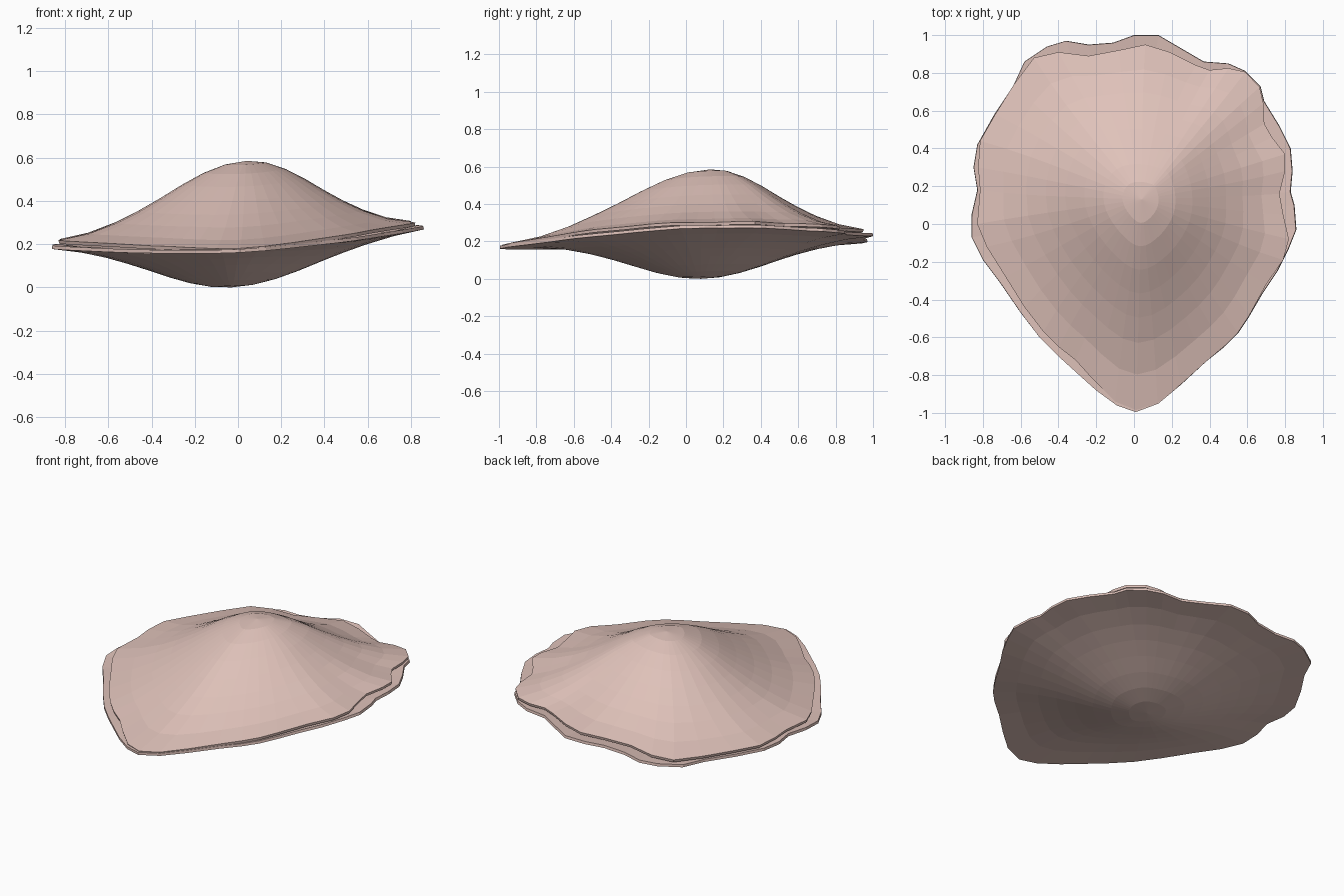
import bpy, bmesh
from math import hypot

if "Cube" in bpy.data.objects:
    bpy.data.objects.remove(bpy.data.objects["Cube"])

# Rim outlines seen from above, counter-clockwise from the hinge tip
LOWER = [(.01, -.995), (.13, -.95), (.25, -.85), (.38, -.73), (.48, -.65), (.55, -.58), (.61, -.49),
         (.68, -.37), (.76, -.25), (.82, -.13), (.86, -.03), (.85, .1), (.83, .17), (.84, .28),
         (.83, .4), (.77, .52), (.69, .65), (.67, .73), (.59, .81), (.5, .85), (.37, .86),
         (.25, .93), (.13, 1), (0, 1), (-.11, .96), (-.24, .95), (-.36, .97), (-.46, .94),
         (-.58, .86), (-.64, .73), (-.74, .58), (-.83, .42), (-.85, .3), (-.83, .18), (-.86, .05),
         (-.86, -.07), (-.8, -.19), (-.71, -.31), (-.6, -.47), (-.5, -.6), (-.4, -.7),
         (-.3, -.79), (-.2, -.88), (-.09, -.96)]
UPPER = [(.01, -.985), (.125, -.948), (.25, -.848), (.38, -.73), (.48, -.645), (.55, -.575), (.61, -.485),
         (.7, -.32), (.79, -.19), (.82, -.08), (.79, .05), (.77, .16), (.8, .28), (.8, .37),
         (.73, .46), (.69, .53), (.685, .64), (.665, .725), (.59, .805), (.5, .825), (.4, .815),
         (.33, .84), (.19, .91), (.06, .95), (-.08, .92), (-.24, .89), (-.4, .91), (-.53, .88),
         (-.635, .74), (-.735, .58), (-.815, .44), (-.825, .3), (-.815, .18), (-.83, 0), (-.78, -.12),
         (-.68, -.28), (-.58, -.44), (-.48, -.57), (-.4, -.65), (-.31, -.72), (-.22, -.82), (-.1, -.94)]

# Dome profile: (radius fraction, height fraction)
PROFILE = [(0, 1), (.12, .963), (.24, .86), (.36, .708), (.48, .533), (.6, .368), (.72, .222), (.86, .085), (1, 0)]

mat = bpy.data.materials.new("shell_pink")
mat.diffuse_color = (.74, .54, .49, 1)
mat.use_nodes = True
mat.node_tree.nodes["Principled BSDF"].inputs["Base Color"].default_value = mat.diffuse_color


def rim_z(x, y):
    """Tilted, bowed plane on which both rims lie, drooping at the back corners."""
    droop = .05 * abs(x) * max(0, y) ** 2
    return .2 + .034 * y - .006 * y * y + .052 * x + .033 * x * x - droop


def dome(d):
    """Height fraction of the bell for a radius fraction."""
    for (a, ha), (b, hb) in zip(PROFILE, PROFILE[1:]):
        if d <= b:
            return ha + (hb - ha) * (d - a) / (b - a)
    return 0


def smoothed(pts, passes=5):
    """Outline with its ripples averaged away, used for the inner growth rings."""
    n = len(pts)
    for _ in range(passes):
        pts = [tuple((pts[i - 1][k] + 2 * pts[i][k] + pts[(i + 1) % n][k]) / 4 for k in (0, 1))
               for i in range(n)]
    return pts


def valve(name, outline, centre, apex_z, lift, flat_tip):
    cx, cy = centre
    rise = apex_z - rim_z(cx, cy) - lift
    soft = smoothed(outline)
    bm = bmesh.new()
    apex = bm.verts.new((cx, cy, apex_z))
    rings = []
    for r, _ in PROFILE[1:]:
        ring, w = [], r ** 4
        for (ox, oy), (sx, sy) in zip(outline, soft):
            dx, dy = sx + (ox - sx) * w - cx, sy + (oy - sy) * w - cy
            x, y = cx + dx * r, cy + dy * r
            # The dome dies out early towards the hinge, leaving a flat tip
            south = max(0, -dy / hypot(dx, dy))
            h = dome(r * (1 + flat_tip * south ** 4))
            gap = lift * min(1, .5 + (y + 1))
            ring.append(bm.verts.new((x, y, rim_z(x, y) + gap + rise * h)))
        rings.append(ring)
    n = len(outline)
    for i in range(n):
        j = (i + 1) % n
        bm.faces.new((apex, rings[0][i], rings[0][j]))
        for a, b in zip(rings, rings[1:]):
            bm.faces.new((a[i], b[i], b[j], a[j]))
    if rise < 0:
        bmesh.ops.reverse_faces(bm, faces=bm.faces)
    me = bpy.data.meshes.new(name)
    bm.to_mesh(me)
    bm.free()
    me.materials.append(mat)
    ob = bpy.data.objects.new(name, me)
    bpy.context.collection.objects.link(ob)
    # Thin wall grown inwards from the visible outer side
    mod = ob.modifiers.new("wall", "SOLIDIFY")
    mod.thickness = .016
    mod.offset = -1


# Lower cupped valve and slightly smaller upper valve
valve("lower_shell", LOWER, (-.03, .08), 0.0, 0, .2)
valve("upper_shell", UPPER, (.04, .13), .585, .038, .03)
